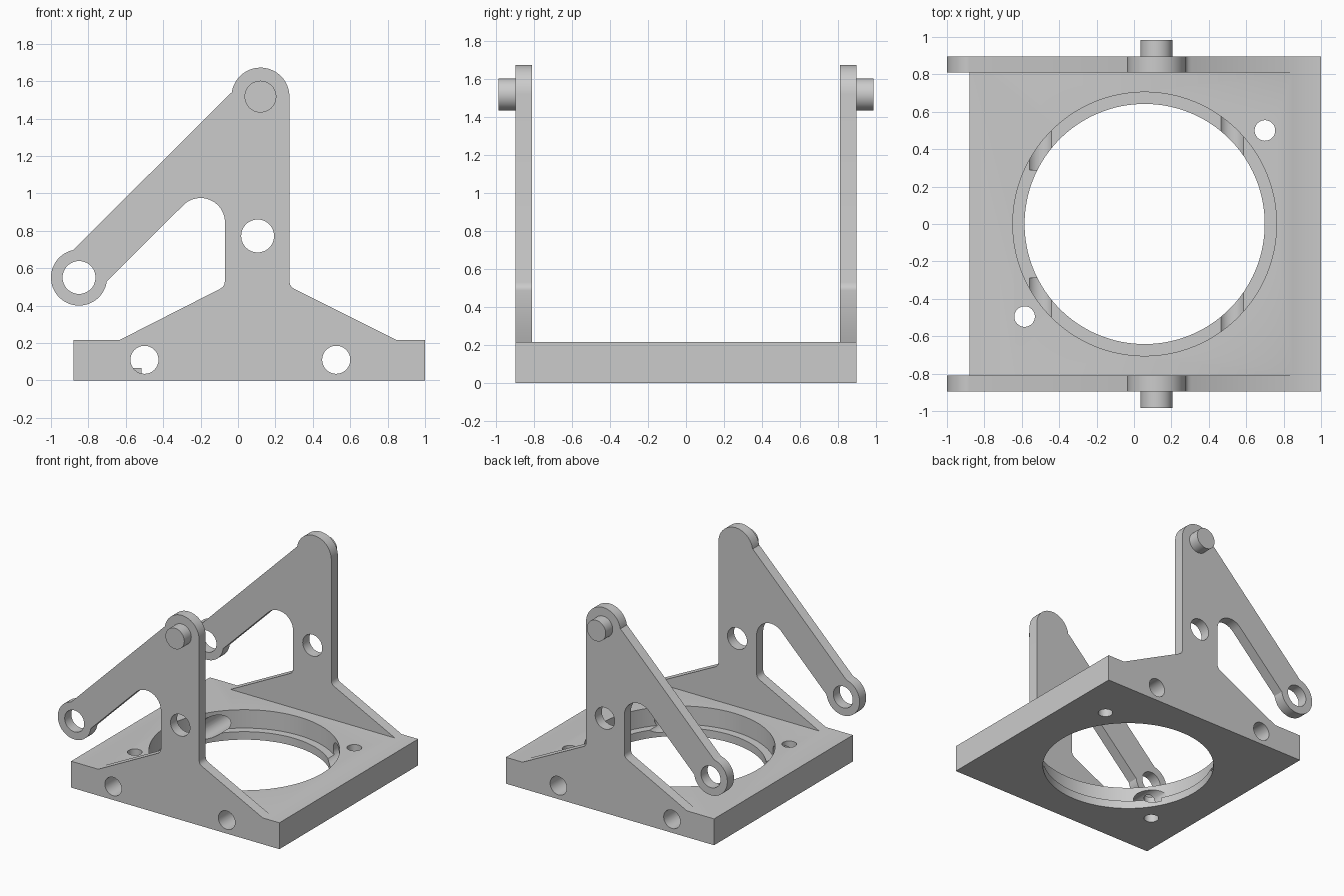
import bpy, bmesh
from math import cos, sin, radians, pi
from mathutils import Matrix

if "Cube" in bpy.data.objects:
    bpy.data.objects.remove(bpy.data.objects["Cube"])


def finish(bm, name):
    bmesh.ops.recalc_face_normals(bm, faces=bm.faces)
    me = bpy.data.meshes.new(name)
    bm.to_mesh(me)
    bm.free()
    ob = bpy.data.objects.new(name, me)
    bpy.context.collection.objects.link(ob)
    return ob


def cylinder(name, x, y, z, r, depth, axis='Z', segs=48):
    bm = bmesh.new()
    m = Matrix.Translation((x, y, z))
    if axis == 'Y':
        m = m @ Matrix.Rotation(pi / 2, 4, 'X')
    bmesh.ops.create_cone(bm, cap_ends=True, segments=segs, radius1=r,
                          radius2=r, depth=depth, matrix=m)
    return finish(bm, name)


def arc(cx, cz, r, a0, a1, n):
    return [(cx + r * cos(radians(a0 + (a1 - a0) * i / n)),
             cz + r * sin(radians(a0 + (a1 - a0) * i / n))) for i in range(n + 1)]


def extrude_profile(name, pts, y0, y1):
    bm = bmesh.new()
    f = bm.faces.new([bm.verts.new((x, y0, z)) for x, z in pts])
    ext = bmesh.ops.extrude_face_region(bm, geom=[f])
    for v in ext['geom']:
        if isinstance(v, bmesh.types.BMVert):
            v.co.y = y1
    return finish(bm, name)


def boolean(target, other, op):
    mod = target.modifiers.new('bool', 'BOOLEAN')
    mod.operation, mod.solver, mod.object = op, 'EXACT', other
    bpy.context.view_layer.objects.active = target
    bpy.ops.object.modifier_apply(modifier=mod.name)
    bpy.data.objects.remove(other)


def smooth(ob):
    bpy.ops.object.select_all(action='DESELECT')
    ob.select_set(True)
    bpy.context.view_layer.objects.active = ob
    bpy.ops.object.shade_smooth_by_angle(angle=radians(30))


# Base plate
bracket = extrude_profile('bracket', [(-.88, 0), (1, 0), (1, .215), (-.88, .215)], -.895, .895)

# Side arms: foot, upright, rounded top, diagonal arm with an eye
side = [(-.635, .1), (.85, .1), (.85, .215)]
side += [(.305, .487), (.289, .497), (.279, .510), (.275, .53)]
side += arc(.12, 1.517, .155, 0, 172, 32)
side += [(-.04, 1.535)]
side += arc(-.85, .55, .15, 102, 352, 40)
side += arc(-.20, .845, .13, 135, 0, 20)
side += [(-.07, .53), (-.074, .510), (-.084, .497), (-.10, .487), (-.635, .215)]
for s in (-1, 1):
    boolean(bracket, extrude_profile('side_arm', side, s * .81, s * .895), 'UNION')

# Bore, counterbore and mounting holes
cuts = [cylinder('bore', .057, 0, .1, .642, 1, segs=128),
        cylinder('counterbore', .057, 0, .315, .705, .5, segs=128),
        cylinder('plate_hole', .70, .50, .1, .055, .6),
        cylinder('plate_hole', -.585, -.495, .1, .055, .6)]
# Holes through the arms and the plate edges
for s in (-1, 1):
    for x, z, r, inner in ((-.85, .55, .088, .7), (.105, .772, .088, .7),
                           (-.5, .11, .075, .29), (.525, .11, .075, .29)):
        cuts.append(cylinder('side_hole', x, s * (inner + 1.0) / 2, z, r, 1.0 - inner, 'Y'))
for c in cuts:
    boolean(bracket, c, 'DIFFERENCE')
smooth(bracket)

# Pivot pegs
for s, name in ((-1, 'front_peg'), (1, 'back_peg')):
    smooth(cylinder(name, .12, s * .935, 1.517, .085, .1, 'Y'))
